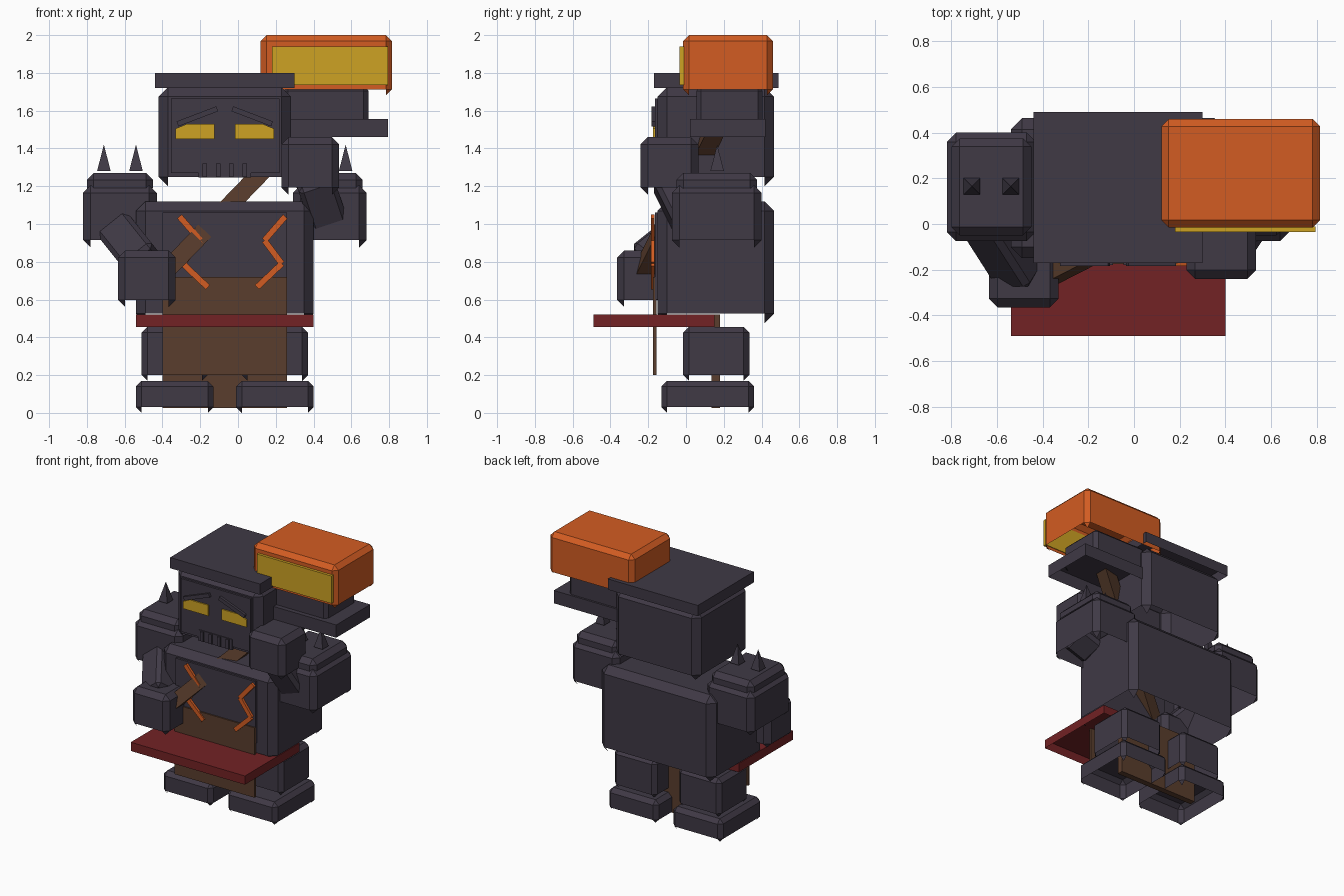
import bpy, bmesh, math
from mathutils import Vector, Matrix

cube = bpy.data.objects.get("Cube")
if cube:
    bpy.data.objects.remove(cube, do_unlink=True)

MID = -0.07  # symmetry plane of the body


def material(name, rgb):
    m = bpy.data.materials.new(name)
    m.use_nodes = True
    m.diffuse_color = (*rgb, 1)
    m.node_tree.nodes["Principled BSDF"].inputs["Base Color"].default_value = (*rgb, 1)
    return m


STONE = material("dark stone", (0.050, 0.041, 0.060))
ORANGE = material("orange", (0.65, 0.107, 0.016))
GOLD = material("gold", (0.61, 0.36, 0.017))
RED = material("dark red", (0.17, 0.016, 0.018))
BROWN = material("brown", (0.102, 0.047, 0.026))


def finish(bm, name, mat):
    bmesh.ops.recalc_face_normals(bm, faces=bm.faces)
    me = bpy.data.meshes.new(name)
    bm.to_mesh(me)
    bm.free()
    me.materials.append(mat)
    ob = bpy.data.objects.new(name, me)
    bpy.context.collection.objects.link(ob)
    return ob


def block(name, x, y, z, mat=STONE, bevel=0.0, hollow=False):
    """Box from ranges; hollow removes the underside but keeps corner points."""
    bm = bmesh.new()
    bmesh.ops.create_cube(bm, size=1)
    for v in bm.verts:
        for i, (a, b) in enumerate((x, y, z)):
            v.co[i] = a if v.co[i] < 0 else b
    if bevel:
        bmesh.ops.bevel(bm, geom=bm.edges[:], offset=bevel, segments=1, affect='EDGES')
    bm.normal_update()
    if hollow:
        low = [f for f in bm.faces if f.normal.z < -0.3 and len(f.verts) == 4]
        bmesh.ops.delete(bm, geom=low, context='FACES')
    return finish(bm, name, mat)


def bar(name, p, q, width, depth, mat=STONE, bevel=0.0):
    """Box running from p to q."""
    p, q = Vector(p), Vector(q)
    axis = (q - p).normalized()
    side = axis.cross(Vector((0, 1, 0))).normalized()
    rot = Matrix((side, axis.cross(side), axis)).transposed()
    bm = bmesh.new()
    bmesh.ops.create_cube(bm, size=1)
    bmesh.ops.scale(bm, vec=(width, depth, (q - p).length), verts=bm.verts)
    if bevel:
        bmesh.ops.bevel(bm, geom=bm.edges[:], offset=bevel, segments=1, affect='EDGES')
    bmesh.ops.transform(bm, matrix=Matrix.Translation((p + q) / 2) @ rot.to_4x4(), verts=bm.verts)
    return finish(bm, name, mat)


def plate(name, points, y, thick, mat):
    """Flat outline in x and z, given thickness along y."""
    bm = bmesh.new()
    face = bm.faces.new([bm.verts.new((x, y, z)) for x, z in points])
    new = bmesh.ops.extrude_face_region(bm, geom=[face])["geom"]
    bmesh.ops.translate(bm, vec=(0, thick, 0),
                        verts=[v for v in new if isinstance(v, bmesh.types.BMVert)])
    return finish(bm, name, mat)


def spike(name, x, y, z, half, height):
    bm = bmesh.new()
    bmesh.ops.create_cone(bm, cap_ends=True, segments=4, radius1=half * math.sqrt(2),
                          radius2=0, depth=height)
    bmesh.ops.rotate(bm, matrix=Matrix.Rotation(math.pi / 4, 3, 'Z'), verts=bm.verts)
    bmesh.ops.translate(bm, vec=(x, y, z + height / 2), verts=bm.verts)
    return finish(bm, name, STONE)


def around(side, a, b):
    """Range measured outward from the symmetry plane."""
    return tuple(sorted((MID + side * a, MID + side * b)))


# Torso, belt and cloths
block("torso", (-0.54, 0.40), (-0.15, 0.465), (0.475, 1.12), STONE, 0.05, True)
block("chest_plate", (-0.40, 0.26), (-0.165, -0.14), (0.60, 1.06))
block("belt", (-0.54, 0.40), (-0.49, 0.15), (0.455, 0.52), RED, hollow=True)
block("front_cloth", (-0.40, 0.26), (-0.175, -0.157), (0.20, 0.72), BROWN)
block("back_cloth", (-0.40, 0.26), (0.135, 0.18), (0.025, 0.52), BROWN)

# Glowing cracks on the chest
path = [(0.28, 1.04), (0.17, 0.913), (0.262, 0.79), (0.13, 0.665)]
for label, s in (("right", -1), ("left", 1)):
    pts = [(-0.03 + s * x, -0.175, z) for x, z in path]
    for i in range(3):
        bar(f"{label}_chest_crack_{i + 1}", pts[i], pts[i + 1], 0.032, 0.018, ORANGE)

# Head and hat
block("head", (-0.42, 0.28), (-0.15, 0.465), (1.20, 1.725), STONE, 0.05, True)
block("face_plate", (-0.355, 0.22), (-0.165, -0.14), (1.27, 1.665))
block("hat", (-0.44, 0.30), (-0.17, 0.49), (1.72, 1.80), hollow=True)

# Mouth grille
block("mouth", (-0.21, 0.07), (-0.17, -0.15), (1.245, 1.325))
for i in range(4):
    x = -0.175 + i * 0.07
    block(f"tooth_{i + 1}", (x - 0.012, x + 0.012), (-0.18, -0.165), (1.25, 1.32))

# Paired parts
for label, s in (("right", -1), ("left", 1)):
    eye = [(0.055, 1.45), (0.26, 1.45), (0.26, 1.505), (0.20, 1.53), (0.055, 1.53)]
    plate(f"{label}_eye", [(MID + s * x, z) for x, z in eye], -0.174, 0.009, GOLD)
    bar(f"{label}_brow", (MID + s * 0.04, -0.173, 1.61), (MID + s * 0.25, -0.173, 1.53),
        0.028, 0.02)
    block(f"{label}_leg", around(s, 0.09, 0.44), (-0.015, 0.335), (0.17, 0.455),
          STONE, 0.03, True)
    block(f"{label}_foot", around(s, 0.06, 0.47), (-0.13, 0.36), (0, 0.17),
          STONE, 0.03, True)
    block(f"{label}_shoulder", around(s, 0.36, 0.75), (-0.075, 0.40), (0.875, 1.205),
          STONE, 0.04, True)
    block(f"{label}_shoulder_cap", around(s, 0.38, 0.73), (-0.05, 0.375), (1.155, 1.27),
          STONE, 0.036, True)
    for i, x in enumerate((0.47, 0.64)):
        spike(f"{label}_shoulder_spike_{i + 1}", MID + s * x, 0.165, 1.28, 0.036, 0.14)

# Forearms and hands
bar("right_forearm", (-0.65, 0.03, 0.98), (-0.49, -0.22, 0.78), 0.20, 0.20, STONE, 0.025)
bar("left_forearm", (0.48, 0.03, 1.01), (0.40, -0.09, 1.25), 0.20, 0.20, STONE, 0.025)
block("right_hand", (-0.635, -0.33), (-0.365, -0.06), (0.56, 0.86), STONE, 0.038, True)
block("left_hand", (0.23, 0.535), (-0.24, 0.065), (1.155, 1.46), STONE, 0.038, True)

# Hammer
bar("hammer_handle", (-0.48, -0.27, 0.65), (0.44, 0.20, 1.60), 0.095, 0.095, BROWN)
block("hammer_collar", (0.14, 0.795), (0.02, 0.42), (1.46, 1.555), hollow=True)
block("hammer_neck", (0.24, 0.69), (0.055, 0.405), (1.53, 1.73), STONE, 0.025, True)
block("hammer_head", (0.12, 0.815), (-0.015, 0.46), (1.68, 2.0), ORANGE, 0.032, True)
block("hammer_face", (0.18, 0.795), (-0.035, -0.01), (1.735, 1.94), GOLD)
